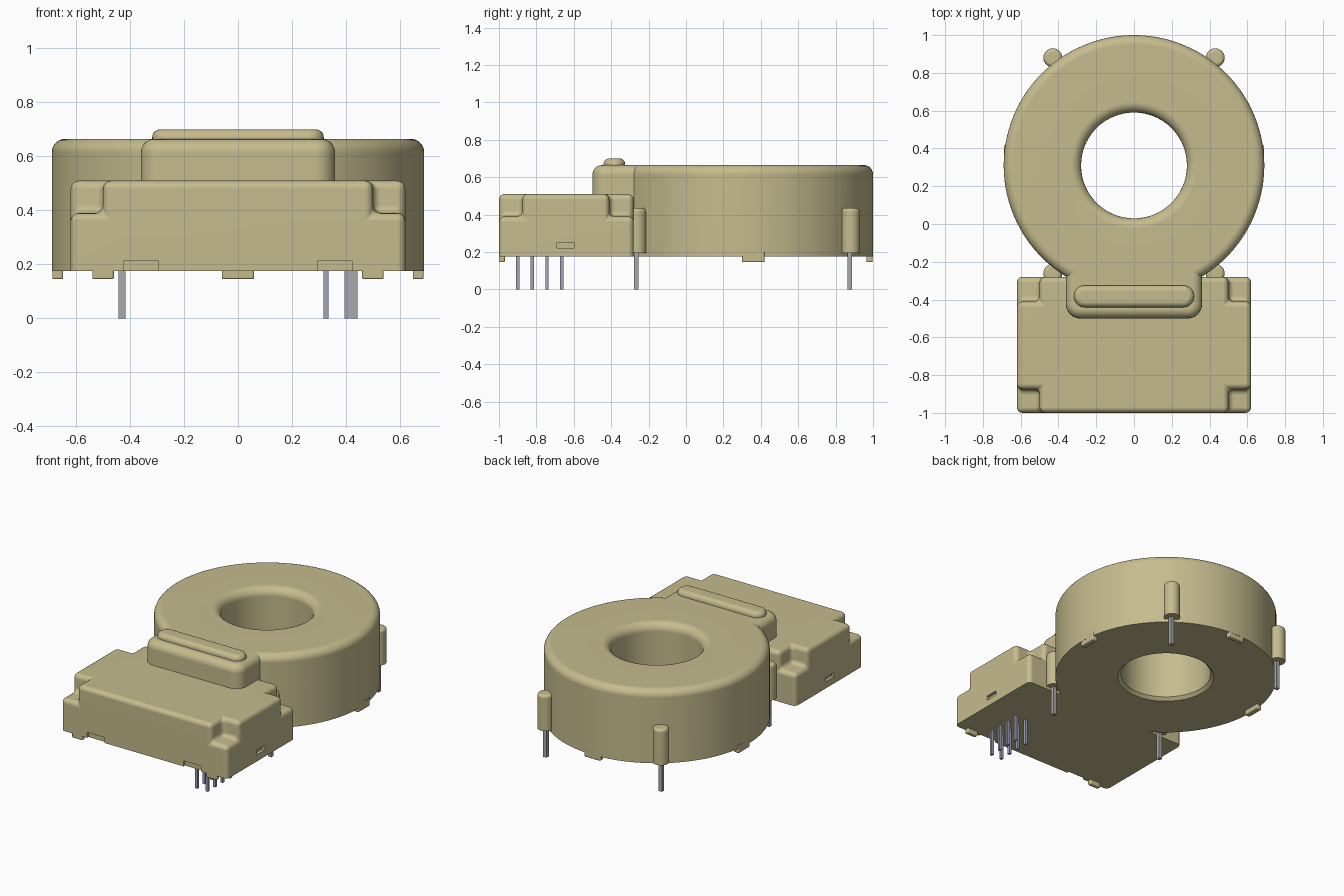
import bpy, bmesh, math

cube = bpy.data.objects.get("Cube")
if cube:
    bpy.data.objects.remove(cube, do_unlink=True)


def material(name, rgb):
    m = bpy.data.materials.new(name)
    m.use_nodes = True
    m.diffuse_color = (*rgb, 1)
    bsdf = next(n for n in m.node_tree.nodes if n.type == 'BSDF_PRINCIPLED')
    bsdf.inputs["Base Color"].default_value = (*rgb, 1)
    return m


KHAKI = material("khaki plastic", (0.56, 0.50, 0.27))
GREY = material("grey metal", (0.40, 0.40, 0.40))
BLUE_GREY = material("blue grey metal", (0.36, 0.37, 0.49))


def finish(bm, name, mat, smooth=True):
    """Turn a bmesh into a shaded, coloured object."""
    bmesh.ops.recalc_face_normals(bm, faces=bm.faces[:])
    me = bpy.data.meshes.new(name)
    bm.to_mesh(me)
    bm.free()
    me.materials.append(mat)
    ob = bpy.data.objects.new(name, me)
    bpy.context.collection.objects.link(ob)
    if smooth:
        shade(ob)
    return ob


def activate(ob):
    bpy.ops.object.select_all(action='DESELECT')
    ob.select_set(True)
    bpy.context.view_layer.objects.active = ob


def shade(ob):
    activate(ob)
    bpy.ops.object.shade_smooth_by_angle(angle=math.radians(35))
    ob.modifiers.new("weighted_normals", 'WEIGHTED_NORMAL').keep_sharp = True


def rounded_rect(cx, cy, hx, hy, r, n=8):
    """Outline of a rectangle with round corners."""
    pts = []
    for k, (sx, sy) in enumerate(((1, 1), (-1, 1), (-1, -1), (1, -1))):
        for i in range(n + 1):
            a = math.pi / 2 * (k + i / n)
            pts.append((cx + sx * (hx - r) + r * math.cos(a),
                        cy + sy * (hy - r) + r * math.sin(a)))
    return pts


def rect(cx, cy, hx, hy):
    return [(cx + hx, cy + hy), (cx - hx, cy + hy), (cx - hx, cy - hy), (cx + hx, cy - hy)]


def circle(cx, cy, r, n=32):
    return [(cx + r * math.cos(2 * math.pi * i / n), cy + r * math.sin(2 * math.pi * i / n))
            for i in range(n)]


def prism(name, outline, z0, z1, mat, bevel=0, round_z=None, smooth=True):
    """Extrude an outline from z0 to z1 and round the rim at height round_z."""
    bm = bmesh.new()
    base = bm.faces.new([bm.verts.new((x, y, z0)) for x, y in outline])
    up = bmesh.ops.extrude_face_region(bm, geom=[base], use_keep_orig=True)["geom"]
    bmesh.ops.translate(bm, verts=[v for v in up if isinstance(v, bmesh.types.BMVert)],
                        vec=(0, 0, z1 - z0))
    if bevel:
        rim = [e for e in bm.edges if all(abs(v.co.z - round_z) < 1e-5 for v in e.verts)]
        bmesh.ops.bevel(bm, geom=rim, offset=bevel, segments=5, profile=0.5, affect='EDGES')
    return finish(bm, name, mat, smooth)


def fillet(cx, cz, r, a0, a1, n=6):
    return [(cx + r * math.cos(math.radians(a0 + (a1 - a0) * i / n)),
             cz + r * math.sin(math.radians(a0 + (a1 - a0) * i / n))) for i in range(n + 1)]


BOTTOM, RING_TOP, RING_Y = 0.175, 0.665, 0.31

# Ring housing: lathed profile with rounded rims
profile = [(0.30, BOTTOM), (0.69, BOTTOM)]
profile += fillet(0.64, RING_TOP - 0.05, 0.05, 0, 90)
profile += fillet(0.335, RING_TOP - 0.055, 0.055, 90, 180)
profile += [(0.28, BOTTOM + 0.02)]
STEPS = 112
bm = bmesh.new()
loops = []
for s in range(STEPS):
    a = 2 * math.pi * s / STEPS
    loops.append([bm.verts.new((r * math.cos(a), RING_Y + r * math.sin(a), z)) for r, z in profile])
for s in range(STEPS):
    p, q = loops[s], loops[(s + 1) % STEPS]
    for i in range(len(profile)):
        j = (i + 1) % len(profile)
        bm.faces.new((p[i], q[i], q[j], p[j]))
finish(bm, "ring_housing", KHAKI)

# Terminal box with four stepped corners, built from filled cells
xs, ys, zs = (-0.62, -0.5, 0.5, 0.62), (-1.0, -0.875, -0.41, -0.28), (BOTTOM, 0.39, 0.51)


def filled(c):
    i, j, k = c
    inside = 0 <= i < 3 and 0 <= j < 3 and 0 <= k < 2
    return inside and not (k == 1 and i != 1 and j != 1)


bm = bmesh.new()
grid = {(i, j, k): bm.verts.new((xs[i], ys[j], zs[k]))
        for i in range(4) for j in range(4) for k in range(3)}
for c in [(i, j, k) for i in range(3) for j in range(3) for k in range(2)]:
    for axis in range(3):
        for side in (0, 1):
            near = list(c)
            near[axis] += 2 * side - 1
            if filled(c) and not filled(near):
                u, v = (axis + 1) % 3, (axis + 2) % 3
                quad = []
                for du, dv in ((0, 0), (1, 0), (1, 1), (0, 1)):
                    p = list(c)
                    p[axis] += side
                    p[u] += du
                    p[v] += dv
                    quad.append(grid[tuple(p)])
                bm.faces.new(quad if side else quad[::-1])
bmesh.ops.delete(bm, geom=[v for v in bm.verts if not v.link_faces], context='VERTS')
bmesh.ops.dissolve_limit(bm, angle_limit=0.01, verts=bm.verts[:], edges=bm.edges[:])
rims = [e for e in bm.edges if max(v.co.z for v in e.verts) > BOTTOM + 0.01]
bmesh.ops.bevel(bm, geom=rims, offset=0.03, segments=4, profile=0.5, affect='EDGES')
box = finish(bm, "terminal_box", KHAKI, smooth=False)

# Side slots and shallow notches on the front lower edge
cutters = []
for s in (-1, 1):
    cutters.append(prism("slot_cutter", rect(s * 0.62, -0.645, 0.02, 0.045), 0.22, 0.25, KHAKI, smooth=False))
    cutters.append(prism("notch_cutter", rect(s * 0.36, -1.0, 0.065, 0.015), 0.15, 0.212, KHAKI, smooth=False))
for cutter in cutters:
    cutter.hide_render = True
    activate(box)
    mod = box.modifiers.new("cut", 'BOOLEAN')
    mod.operation, mod.solver, mod.object = 'DIFFERENCE', 'EXACT', cutter
    bpy.ops.object.modifier_apply(modifier=mod.name)
    bpy.data.objects.remove(cutter, do_unlink=True)
shade(box)

# Neck joining the ring to the box, with the raised bar on top
prism("neck", rounded_rect(0, -0.325, 0.36, 0.175, 0.075), 0.40, RING_TOP - 0.0005, KHAKI, 0.05, RING_TOP - 0.0005)
prism("raised_bar", rounded_rect(0, -0.383, 0.318, 0.058, 0.0575), 0.64, 0.70, KHAKI, 0.03, 0.70)

# Corner posts with their square pins
for s, side in ((1, "left"), (-1, "right")):
    for y, end in ((0.88, "back"), (-0.262, "front")):
        prism(f"{end}_{side}_post", circle(s * 0.43, y, 0.05), 0.195, 0.435, KHAKI, 0.02, 0.435)
        prism(f"{end}_{side}_post_pin", rect(s * 0.43, y - 0.004, 0.0125, 0.0125), 0, 0.21, GREY, smooth=False)

# Thin terminal pins in two rows of four
for x in (0.326, 0.404):
    for n in range(4):
        prism("terminal_pin", rect(x, -0.9 + 0.0783 * n, 0.009, 0.009), 0, BOTTOM + 0.02, BLUE_GREY, smooth=False)

# Standoff feet under the rims
feet = [(0.5, -0.983, 0.04, 0.015), (-0.5, -0.983, 0.04, 0.015), (0, 0.981, 0.06, 0.017),
        (0.668, 0.36, 0.02, 0.06), (-0.668, 0.36, 0.02, 0.06)]
for cx, cy, hx, hy in feet:
    prism("standoff_foot", rounded_rect(cx, cy, hx, hy, 0.008, 3), 0.145, 0.2, KHAKI, 0.007, 0.145)
